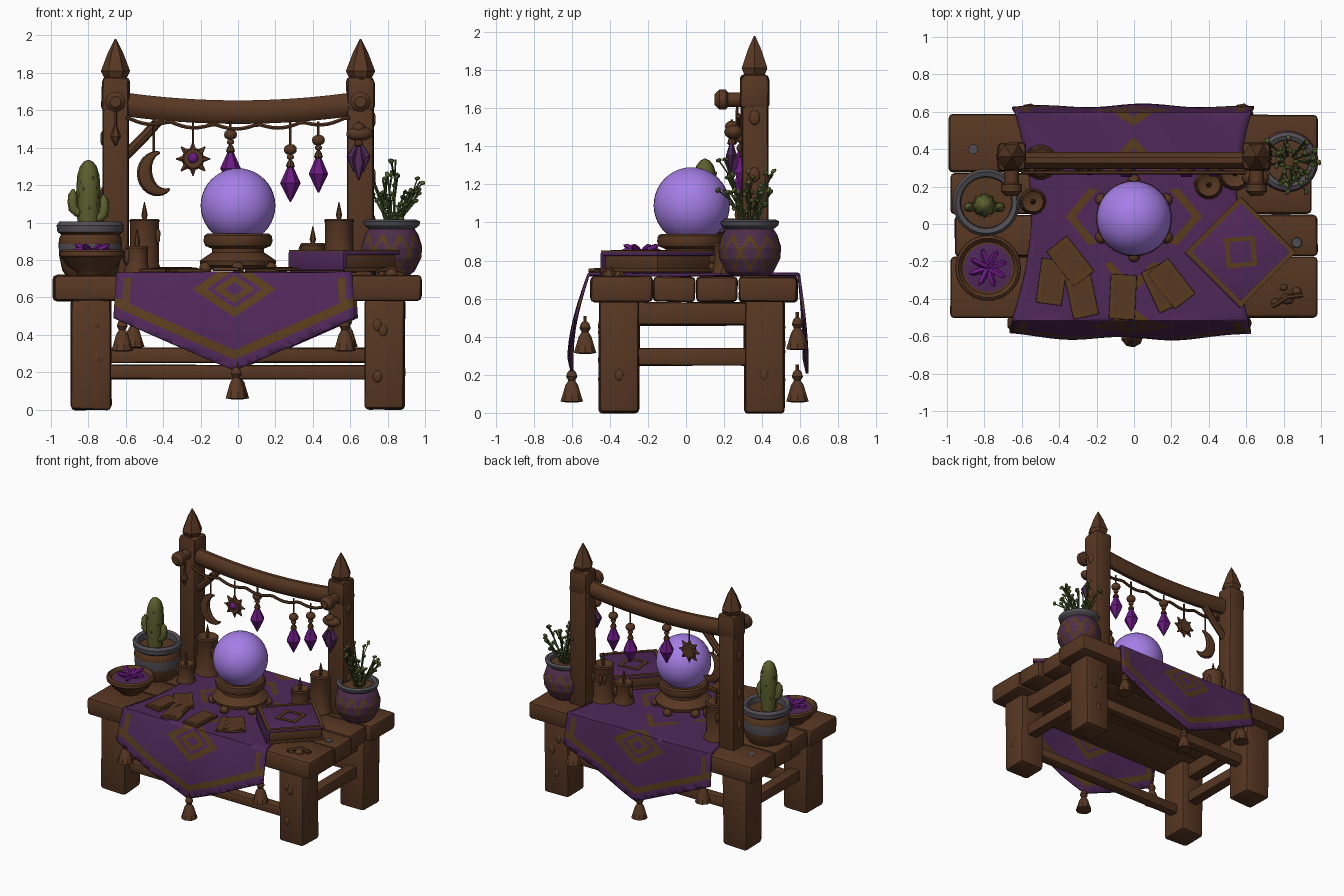
import bpy, bmesh, math, random
from mathutils import Vector, Matrix

if "Cube" in bpy.data.objects:
    bpy.data.objects.remove(bpy.data.objects["Cube"])
random.seed(4)
PI = math.pi

def material(name, c):
    m = bpy.data.materials.new(name)
    m.diffuse_color = (*c, 1)
    m.use_nodes = True
    m.node_tree.nodes["Principled BSDF"].inputs["Base Color"].default_value = m.diffuse_color
    return m
WOOD = material("brown wood", (0.097, 0.038, 0.016))
GOLD = material("dull gold", (0.102, 0.046, 0.012))
CLOTH = material("purple cloth", (0.08, 0.021, 0.1))
PLUM = material("dusky plum glaze", (0.075, 0.026, 0.07))
BALL = material("pale violet glass", (0.39, 0.215, 0.82))
GEM = material("bright purple crystal", (0.145, 0.01, 0.22))
CACTUS = material("cactus green", (0.105, 0.118, 0.026))
LEAF = material("dark leaf green", (0.058, 0.078, 0.02))
GREY = material("grey glaze", (0.083, 0.078, 0.09))

def finish(bm, name, mats, loc=(0, 0, 0), rot=(0, 0, 0), angle=38):
    bmesh.ops.recalc_face_normals(bm, faces=bm.faces)
    for f in bm.faces:
        f.smooth = True
    for e in bm.edges:
        e.smooth = e.calc_face_angle(0) < math.radians(angle)
    me = bpy.data.meshes.new(name)
    bm.to_mesh(me)
    bm.free()
    for m in (mats if isinstance(mats, list) else [mats]):
        me.materials.append(m)
    ob = bpy.data.objects.new(name, me)
    ob.location, ob.rotation_euler = loc, rot
    bpy.context.collection.objects.link(ob)
    return ob

def box(name, loc, size, mat=WOOD, bevel=0.015, jitter=0.0, rz=0.0):
    bm = bmesh.new()
    bmesh.ops.create_cube(bm, size=1)
    for v in bm.verts:
        v.co = Vector([c * s + random.uniform(-jitter, jitter) for c, s in zip(v.co, size)])
    if bevel:
        bmesh.ops.bevel(bm, geom=bm.edges[:], offset=bevel, segments=2, profile=0.5, affect='EDGES')
    return finish(bm, name, mat, loc, (0, 0, rz))

def skin(bm, rings, wrap=False):
    n, k = len(rings[0]), len(rings)
    for i in range(k if wrap else k - 1):
        a, b = rings[i], rings[(i + 1) % k]
        for j in range(n):
            bm.faces.new((a[j], a[(j + 1) % n], b[(j + 1) % n], b[j]))

def lathe(name, loc, prof, mats=WOOD, seg=20, rule=None, sub=1, ring=False, rot=(0, 0, 0)):
    if not ring:
        prof = [(0, prof[0][1])] + prof + [(0, prof[-1][1])]
    pts = [Vector(a).lerp(Vector(b), t / sub) for a, b in zip(prof, prof[1:]) for t in range(sub)] + [Vector(prof[-1])]
    bm = bmesh.new()
    skin(bm, [[bm.verts.new((r * math.cos(2 * PI * j / seg), r * math.sin(2 * PI * j / seg), z))
               for j in range(seg)] for r, z in pts], ring)
    bmesh.ops.remove_doubles(bm, verts=bm.verts, dist=1e-5)
    if rule:
        for f in bm.faces:
            f.material_index = rule(f.calc_center_median())
    return finish(bm, name, mats, loc, rot)

def tube(name, pts, rad, mat=WOOD, sides=8, flat=1):
    pts = [Vector(p) for p in pts]
    rad = rad if isinstance(rad, list) else [rad] * len(pts)
    bm, rings, q = bmesh.new(), [], None
    for i, p in enumerate(pts):
        d = (pts[min(i + 1, len(pts) - 1)] - pts[max(i - 1, 0)]).normalized()
        q = (q @ Vector((0, 0, 1))).rotation_difference(d) @ q if q else d.to_track_quat('Z', 'Y')
        ring = [q @ Vector((rad[i] * math.cos(2 * PI * j / sides), rad[i] * math.sin(2 * PI * j / sides), 0))
                for j in range(sides)]
        rings.append([bm.verts.new(p + Vector((v.x, v.y * flat, v.z))) for v in ring])
    skin(bm, rings)
    bm.faces.new(rings[0])
    bm.faces.new(rings[-1])
    return finish(bm, name, mat)

def blob(name, loc, scale, mat=WOOD, sub=1, rot=(0, 0, 0)):
    bm = bmesh.new()
    bmesh.ops.create_icosphere(bm, subdivisions=sub, radius=1, matrix=Matrix.Diagonal((*scale, 1)))
    return finish(bm, name, mat, loc, rot, 50)

# Table: planks, legs, stretchers
for i, (y0, y1, x0, x1) in enumerate([(-.5, -.175, -.98, .98), (-.172, .048, -.96, .98),
                                      (.052, .272, -.98, .95), (.276, .585, -.99, .98)]):
    box(f"top_plank_{i}", ((x0 + x1) / 2, (y0 + y1) / 2, .65), (x1 - x0, y1 - y0, .135), bevel=.022, jitter=.004)
for s in (-1, 1):
    for y, n in ((-.35, "front"), (.41, "back")):
        box(f"{n}_leg", (s * .785, y, .295), (.21, .21, .59), bevel=.02, jitter=.006)
        for k in range(3):
            blob("leg_knot", (s * (.785 + random.uniform(-.06, .06)), y + (.1 if y > 0 else -.1),
                              random.uniform(.12, .5)), (.025, .012, .035), sub=2)
        blob("leg_side_knot", (s * .885, y, .2), (.012, .025, .035), sub=2)
    box("side_stretcher", (s * .785, .03, .295), (.09, .6, .09), jitter=.004)
    box("side_apron", (s * .785, .03, .52), (.1, .6, .12), jitter=.004)
box("front_stretcher", (0, -.35, .2), (1.42, .08, .08), jitter=.004)
box("back_stretcher", (0, .41, .29), (1.42, .08, .08), jitter=.004)
for x, y in ((-.86, .4), (.87, -.1)):
    lathe("worn_patch", (x, y, .715), [(.03, 0), (.026, .007)], GREY, 8)

# Posts, finials, pegs and sagging beam
for s in (-1, 1):
    box("post", (s * .655, .36, 1.24), (.14, .14, 1.07), bevel=.018, jitter=.005)
    box("post_collar", (s * .655, .36, 1.685), (.15, .15, .18), bevel=.025, jitter=.005)
    lathe("finial", (s * .655, .36, 0), [(.055, 1.76), (.078, 1.81), (.04, 1.91), (.004, 1.98)], seg=6)
    lathe("peg", (s * .655, .3, 1.645), [(.04, 0), (.04, .08), (.055, .09), (.055, .125), (.03, .15)],
          seg=10, rot=(PI / 2, 0, 0))
    for z in (.95, 1.2, 1.5):
        blob("post_knot", (s * .725, .36, z + .05 * s), (.012, .03, .04), sub=2)
tube("beam", [(x / 10, .34, 1.59 + .055 * (x / 7) ** 2) for x in range(-7, 8)], .066, sides=10, flat=.7)
tube("brace", [(-.6, .34, 1.36), (-.5, .34, 1.46), (-.41, .34, 1.56)], .027)
tube("rope", [(-.6 + i * .03, .275, 1.525 - .025 * abs(math.sin(i * .4)) + .04 * (abs(i - 20) / 20) ** 2)
              for i in range(41)], .011, sides=6)

# Draped cloth: flat hexagon cut along its pattern lines, then folded over the table
bm = bmesh.new()
bmesh.ops.create_grid(bm, x_segments=24, y_segments=44, size=1)
for v in bm.verts:
    v.co = Vector((v.co.x * .63, v.co.y * 1.07, 0))
def cut(nx, ny, d, clear=False):
    n = Vector((nx, ny, 0))
    bmesh.ops.bisect_plane(bm, geom=bm.verts[:] + bm.edges[:] + bm.faces[:], dist=1e-5,
                           plane_co=n * (d / n.length_squared), plane_no=n, clear_outer=clear)
for a in (-1, 1):
    for d in (.59, .55):
        cut(a, 0, d)
    for d in (.54, .565):
        cut(0, a, d)
    for b in (-1, 1):
        cut(.45 * b, a, 1.06, True)
        for d in (1.0, .95):
            cut(.45 * b, a, d)
        for d in (.42, .36):
            cut(b, a, d)
        for c in (-1, 1):
            for d in (.15, .1, .075, .035):
                cut(.68 * b, c, d + c * a * .625)
for f in bm.faces:
    x, s, _ = f.calc_center_median()
    x, a = abs(x), abs(s)
    hem, dia, mid = a + .45 * x, .68 * x + abs(a - .625), x + a
    f.material_index = int(.95 < hem < 1.0 or (.55 < x < .59 and .57 < a and hem < 1) or .1 < dia < .15
                           or .035 < dia < .075 or (.36 < mid < .42 and abs(x - a) > .1))
for v in bm.verts:
    x, s, _ = v.co
    a, g = abs(s), (1 if s > 0 else -1)
    drop = max(0, a - .54)
    t = min(1, drop / .45)
    out = .012 + (.095 if g < 0 else .035) * math.sin(t * PI / 2) + .01 * t * math.sin(11 * x + g)
    v.co = Vector((x * (1 - .13 * max(0, 1 - (a / .54) ** 2)) * (1 + .05 * t) - (.02 if g < 0 else .005) * min(1, a / .5),
                   .04 + g * (min(a, .54) + (out if drop > 0 else .008 * a / .54)),
                   .727 - drop + (.003 * math.sin(9 * x + 7 * s) if drop == 0 else 0)))
cloth = finish(bm, "table_cloth", [CLOTH, GOLD], angle=60)
mod = cloth.modifiers.new("thickness", 'SOLIDIFY')
mod.thickness, mod.offset = .014, 0

# Tassels at the cloth corners and points
TASSEL = [(.012, .17), (.022, .16), (.03, .135), (.018, .115), (.034, .09), (.052, .03), (.06, .005), (.03, 0)]
for x, y, z in ((-.01, -.6, .055), (0, .585, .055), (-.62, -.53, .31), (.57, -.53, .31), (-.56, .585, .33), (.58, .585, .33)):
    lathe("tassel", (x, y, z), TASSEL, WOOD, 9)
    tube("tassel_cord", [(x, y, z + .16), (x, y, z + .2)], .01, sides=6)

# Crystal ball on its stand
bm = bmesh.new()
bmesh.ops.create_uvsphere(bm, u_segments=36, v_segments=20, radius=.2)
finish(bm, "crystal_ball", BALL, (0, .03, 1.09))
lathe("ball_stand", (0, .03, .74), [(.16, .01), (.2, .03), (.205, .055), (.17, .08), (.14, .1), (.14, .12), (.175, .135),
      (.185, .16), (.18, .19), (.165, .2), (.14, .19)], seg=18)
for i in range(6):
    a = PI / 6 + i * PI / 3
    blob("stand_foot", (.2 * math.cos(a), .03 + .2 * math.sin(a), .757), (.035, .035, .032), sub=2)

# Fortune cards
for i, (x, y, r) in enumerate([(-.44, -.31, -8), (-.34, -.2, 38), (-.28, -.38, 12), (-.06, -.39, -3), (.15, -.34, 25), (.2, -.32, 38)]):
    z = .743 + .006 * (i % 2)
    box("card", (x, y, z), (.14, .24, .016), WOOD, .004, 0, math.radians(r))
    box("card_border", (x, y, z + .007), (.125, .22, .006), GOLD, 0, 0, math.radians(r))
    box("card_face", (x, y, z + .009), (.095, .18, .006), WOOD, 0, 0, math.radians(r))

# Large book turned corner-on
bx, by = .57, -.15
box("book_back_cover", (bx, by, .748), (.42, .42, .022), WOOD, .006, 0, PI / 4)
box("book_pages", (bx, by, .79), (.39, .39, .08), WOOD, .008, 0, PI / 4)
box("book_front_cover", (bx, by, .836), (.42, .42, .022), CLOTH, .006, 0, PI / 4)
box("book_spine", (bx - .145, by - .145, .793), (.024, .42, .1), CLOTH, .006, 0, PI / 4)
for r0, r1, rz in ((.296, .262, 0), (.115, .08, PI / 4 + .1)):
    lathe("book_trim", (bx, by, .844), [(r0, 0), (r0, .008), (r1, .008), (r1, 0)], GOLD, 4, ring=True, rot=(0, 0, rz))

# Candles with wicks
for x, y, r, h in ((-.5, .33, .082, .29), (-.54, .12, .062, .145), (.4, .21, .068, .16), (.54, .27, .08, .29)):
    lathe("candle", (x, y, .73), [(r * 1.15, 0), (r * 1.1, .02), (r * .93, .05), (r * .95, h - .02), (r, h - .01),
                                  (r * .9, h), (r * .5, h - .015)], WOOD, 14)
    lathe("candle_wick", (x, y, .73 + h - .015), [(.008, 0), (.017, .035), (.01, .07), (.002, .105)], WOOD, 6)
    for k in range(3):
        a = random.uniform(0, 6)
        blob("wax_drip", (x + r * math.cos(a), y + r * math.sin(a), .71 + h * .75), (.015, .015, .05))

# Cactus in a banded pot
lathe("cactus_pot", (-.79, .115, .715), [(.13, 0), (.15, .03), (.165, .1), (.17, .17), (.165, .205), (.155, .22), (.176, .235),
      (.18, .27), (.165, .29), (.14, .28), (.135, .235)], [WOOD, GREY], 24,
      lambda c: int(c.xy.length > .135 and (c.z > .23 or .1 < c.z < .17)))
def ribbed(name, pts, rad):
    ob = tube(name, pts, rad, CACTUS, 16)
    for i, v in enumerate(ob.data.vertices):
        if i % 2:
            c = Vector(pts[i // 16])
            v.co = c + (v.co - c) * .86
cx, cy = -.8, .1
ribbed("cactus_body", [(cx, cy, z) for z in (.93, 1.05, 1.15, 1.25, 1.3, 1.325, 1.335)], [.052, .062, .066, .06, .045, .025, .004])
for s, z in ((-1, 1.05), (1, 1.02)):
    ribbed("cactus_arm", [(cx + s * r, cy - .01, z + h) for r, h in ((.03, 0), (.06, .004), (.08, .025), (.085, .06), (.083, .1), (.081, .13))],
           [.02, .024, .027, .027, .024, .005])
for k in range(12):
    a, z = k * 2.4, 1.04 + k * .02
    blob("cactus_spine", (cx + .06 * math.cos(a), cy + .06 * math.sin(a), z), (.008, .008, .008), CACTUS)

# Bowl of crystals
lathe("bowl", (-.78, -.235, .72), [(.08, 0), (.09, .02), (.135, .05), (.162, .09), (.176, .1), (.174, .125), (.16, .135), (.14, .11)],
      [WOOD], 22)
lathe("bowl_filling", (-.78, -.235, .815), [(.142, 0), (.14, .014), (.05, .022)], CLOTH, 18)
for i in range(8):
    a = i * 2 * PI / 8 + .3
    d = Vector((math.cos(a), math.sin(a), .4 if i % 2 else .15))
    p = Vector((-.78, -.235, .84))
    tube("bowl_crystal", [p, p + d * .04, p + d * .085, p + d * .105], [.012, .018, .016, .002], GEM, 5)

# Patterned pot with a leafy plant
def lattice(c):
    if c.z > .245:
        return 2
    k = abs((math.atan2(c.y, c.x) / (PI / 2.5)) % 1 - .5) * 2
    return int(c.xy.length > .1 and min(abs(c.z - .03 - .18 * k), abs(c.z - .21 + .18 * k)) < .017)
lathe("plant_pot", (.82, .335, .72), [(.1, 0), (.125, .02), (.16, .09), (.165, .15), (.145, .215), (.125, .245), (.15, .265),
      (.155, .285), (.135, .295), (.115, .285), (.112, .25)], [PLUM, GOLD, GREY], 80, lattice, 7)
lathe("plant_soil", (.82, .335, .96), [(.118, 0), (.118, .02)], WOOD, 16)
for i in range(11):
    a, r, h = i * 2.4, random.uniform(.07, .14), random.uniform(.17, .37)
    c, s = math.cos(a), math.sin(a)
    pts = [Vector((.83 + c * r * t ** 1.4 + .03 * c, .335 + s * r * t ** 1.4 + .03 * s, .97 + h * t)) for t in (0, .35, .7, 1)]
    tube("plant_stem", pts, [.009, .007, .006, .005], LEAF, 5)
    for t in range(5):
        p = pts[min(3, 1 + (t + 1) // 2)] + Vector([random.uniform(-.03, .03) for _ in range(3)])
        tube("plant_twig", [pts[1 + t // 3], p], .004, LEAF, 4)
        blob("plant_leaf", p, (.02, .014, .011), CACTUS if t > 3 else LEAF, 1, (random.random(), random.random(), t * 1.3))

# Hanging charms: moon, sun and crystal drops
def cord(x, y, z):
    tube("charm_cord", [(x, y, 1.54), (x, y, z)], .007, sides=5)
Y = .3
cord(-.45, Y, 1.36)
arc = [math.radians(95 + 205 * t / 16) for t in range(17)]
tube("moon_charm", [(-.41 + .09 * math.cos(a), Y, 1.27 + .105 * math.sin(a)) for a in arc],
     [.006 + .036 * math.sin(PI * t / 16) for t in range(17)], WOOD, 8, .7)
cord(-.24, Y, 1.4)
lathe("sun_charm", (-.24, Y + .02, 1.34), [(.05, 0), (.06, .015), (.05, .04)], WOOD, 16, rot=(PI / 2, 0, 0))
blob("sun_gem", (-.24, Y - .02, 1.345), (.028, .02, .028), GEM, 2)
for i in range(8):
    d = Vector((math.cos(i * PI / 4), 0, math.sin(i * PI / 4)))
    p = Vector((-.24, Y, 1.34))
    tube("sun_ray", [p + d * .045, p + d * .092], [.022, .003], WOOD, 5)
for x, y, z, r, m in ((-.04, Y, 1.29, .055, GEM), (.28, Y, 1.21, .055, GEM), (.43, Y, 1.26, .052, GEM), (.645, .24, 1.325, .04, CLOTH)):
    cord(x, y, z + .08)
    lathe("drop_crystal", (x, y, z), [(.004, -.1), (r, 0), (r * .35, .08), (.012, .1)], m, 6)
    lathe("drop_cap", (x, y, z + .08), [(.012, 0), (.024, .01), (.018, .03), (.008, .045)], WOOD, 8)
    blob("drop_bead", (x, y, z + .18), (.036, .036, .03), WOOD, 2)
    blob("small_bead", (x, y, z + .14), (.02, .02, .016), WOOD, 2)

# Bundle and bead strings on the posts
blob("bundle_knot", (.65, .25, 1.475), (.075, .05, .04), WOOD, 2)
for s in (-1, 1):
    tube("bundle_bud", [(.645 + s * .01, .24, 1.42), (.645 + s * .04, .235, 1.35), (.645 + s * .025, .235, 1.27)], [.01, .026, .004], CLOTH, 6)
tube("post_bead_cord", [(-.655, .27, 1.62), (-.655, .265, 1.5)], .008, sides=5)
lathe("post_bead", (-.655, .26, 1.46), [(.004, -.05), (.028, 0), (.006, .06)], WOOD, 6)

# Scattered trinkets on the front right corner
for x, y, r in ((.82, -.4, .03), (.76, -.42, .022), (.87, -.36, .022), (.8, -.34, .018)):
    blob("trinket", (x, y, .725), (r * 1.2, r, r), WOOD, 2)
tube("trinket_twig", [(.74, -.44, .735), (.82, -.39, .755), (.9, -.38, .735)], .012, sides=6)
